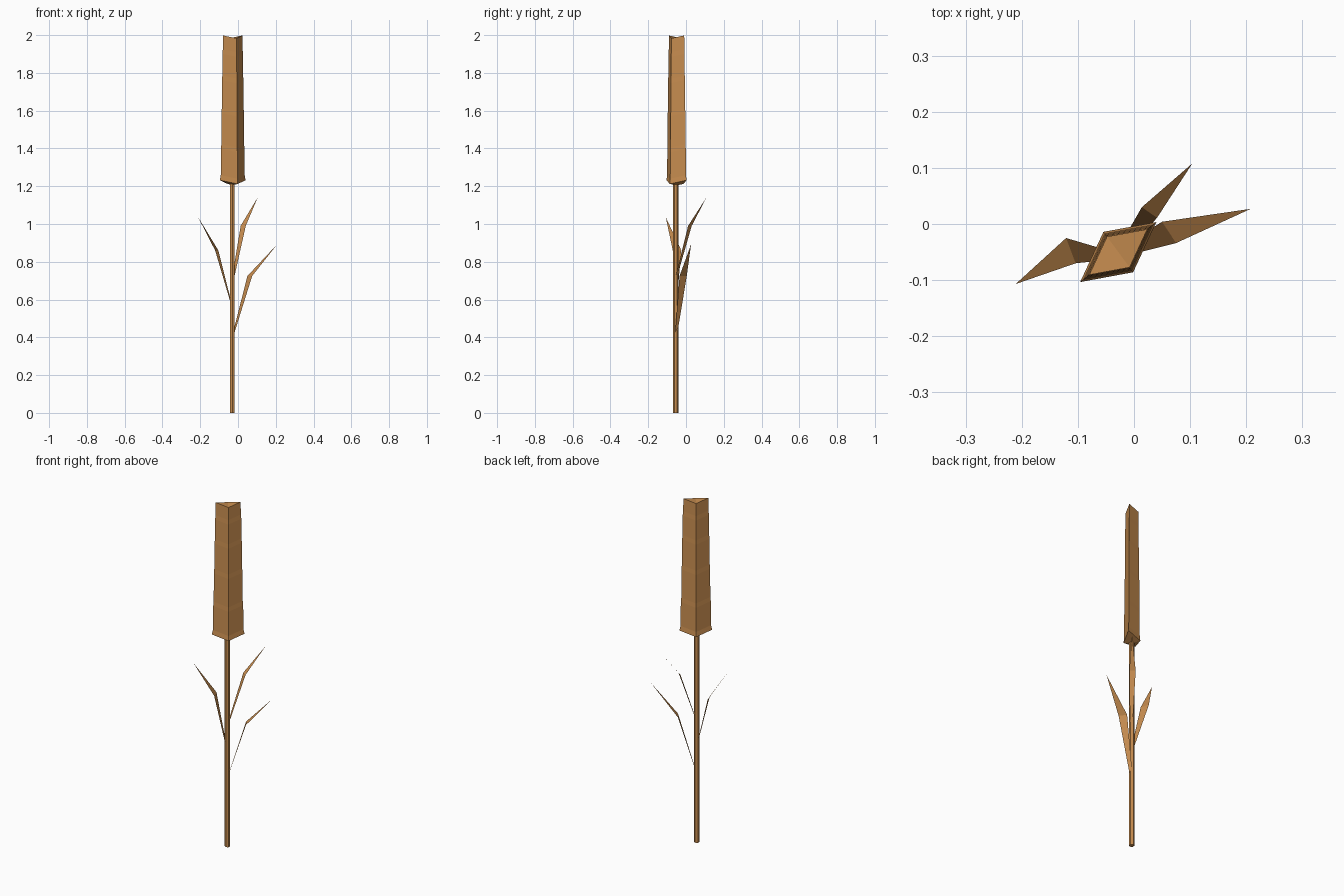
import bpy
from mathutils import Vector

if "Cube" in bpy.data.objects:
    bpy.data.objects.remove(bpy.data.objects["Cube"])

CX, CY = -0.028, -0.05           # axis of the seed head
SX, SY = -0.03, -0.055           # axis of the stem

mat = bpy.data.materials.new("dry_reed")
mat.diffuse_color = (0.58, 0.27, 0.08, 1)
mat.use_nodes = True
mat.node_tree.nodes["Principled BSDF"].inputs["Base Color"].default_value = mat.diffuse_color


def make(name, verts, faces):
    mesh = bpy.data.meshes.new(name)
    mesh.from_pydata(verts, [], faces)
    mesh.materials.append(mat)
    obj = bpy.data.objects.new(name, mesh)
    bpy.context.collection.objects.link(obj)
    return obj


# Stem: slim six-sided stalk
bpy.ops.mesh.primitive_cylinder_add(vertices=6, radius=0.014, depth=1.22,
                                    location=(SX, SY, 0.61))
stem = bpy.context.object
stem.name = "stem"
stem.data.materials.append(mat)

# Seed head: rhombic tiers, sharp corners slightly raised
corners = [(-0.068, -0.0535, 0.02), (0.0265, -0.036, 0),
           (0.068, 0.0535, 0.02), (-0.0265, 0.036, 0)]
tiers = [(1.212, 1.0), (1.24, 0.93), (1.38, 0.915), (1.405, 0.885),
         (1.57, 0.875), (1.595, 0.85), (1.745, 0.835), (1.77, 0.81),
         (1.885, 0.80), (1.91, 0.77), (1.983, 0.76)]
verts = [(CX + x * s, CY + y * s, z + dz * s)
         for z, s in tiers for x, y, dz in corners]
faces = [(4 * r + i, 4 * r + (i + 1) % 4, 4 * r + 4 + (i + 1) % 4, 4 * r + 4 + i)
         for r in range(len(tiers) - 1) for i in range(4)]
last = 4 * (len(tiers) - 1)
bottom, top = len(verts), len(verts) + 1
verts += [(CX, CY, 1.205), (CX, CY, 1.983)]
for i in range(4):
    j = (i + 1) % 4
    faces += [(bottom, j, i), (top, last + i, last + j)]
make("seed_head", verts, faces)


# Leaves: flat bent blades, narrow at the stem and pointed at the tip
def leaf(name, base, bend_l, bend_r, tip):
    base, bl, br = Vector(base), Vector(bend_l), Vector(bend_r)
    side = (br - bl).normalized() * 0.007
    make(name, [base - side, base + side, br, bl, tip],
         [(0, 1, 2, 3), (3, 2, 4)])


leaf("leaf_low", (-0.024, -0.052, 0.42), (0.05, 0.004, 0.725),
     (0.075, -0.034, 0.725), (0.208, 0.027, 0.893))
leaf("leaf_middle", (-0.036, -0.056, 0.58), (-0.104, -0.07, 0.86),
     (-0.121, -0.025, 0.86), (-0.211, -0.107, 1.036))
leaf("leaf_high", (-0.024, -0.05, 0.725), (0.014, 0.03, 0.99),
     (0.041, 0.011, 0.99), (0.104, 0.108, 1.14))
